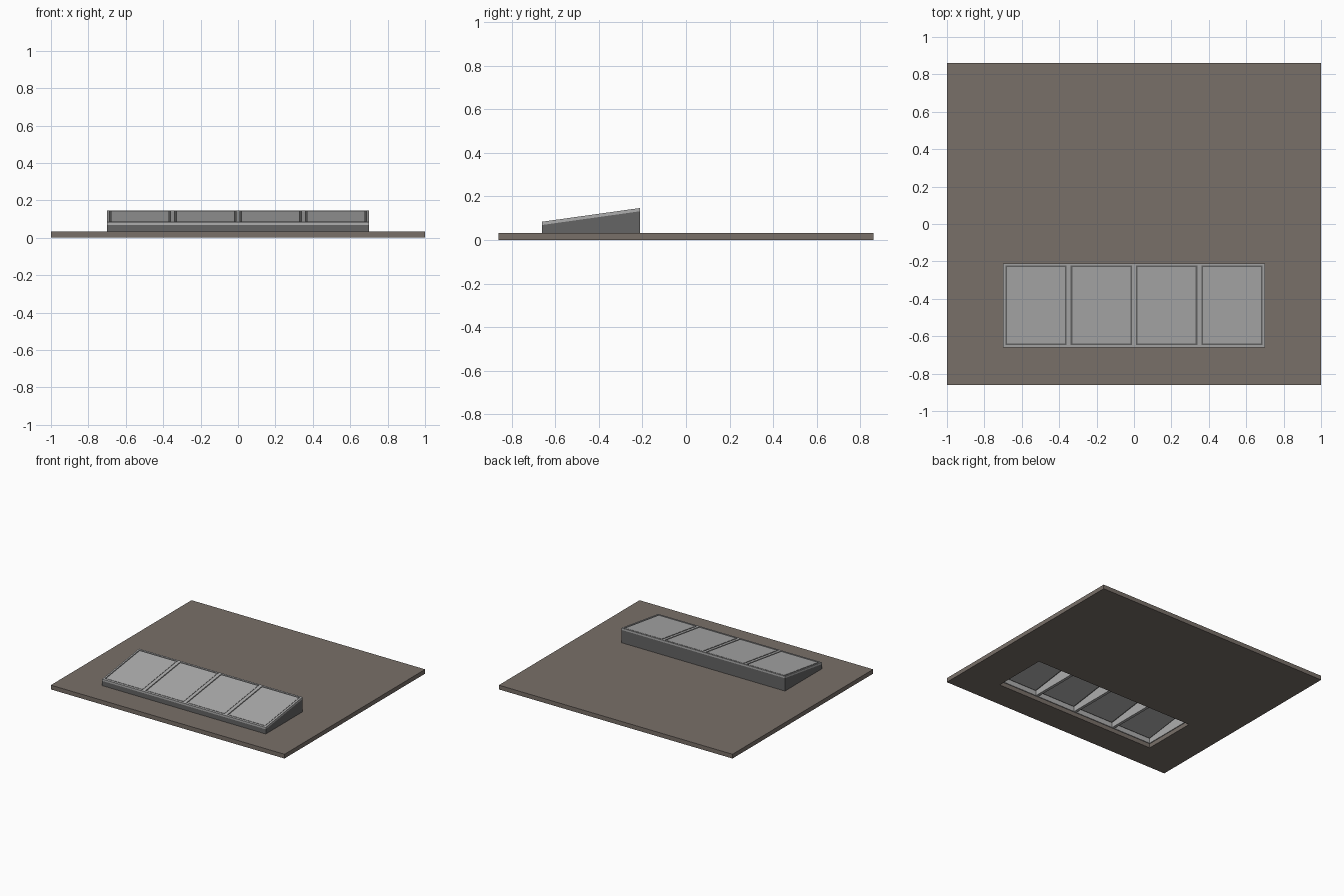
import bpy

if "Cube" in bpy.data.objects:
    bpy.data.objects.remove(bpy.data.objects["Cube"])

X, YF, YB = 0.70, -0.66, -0.21       # skylight footprint
BASE = 0.033                         # top of the roof slab
SLOPE = (0.147 - 0.084) / (YB - YF)


def material(name, rgb):
    m = bpy.data.materials.new(name)
    m.diffuse_color = (*rgb, 1)
    m.use_nodes = True
    m.node_tree.nodes["Principled BSDF"].inputs["Base Color"].default_value = m.diffuse_color
    return m


BROWN = material("roof_brown", (0.19, 0.16, 0.14))
DARK = material("dark_grey", (0.13, 0.13, 0.13))
LIGHT = material("light_grey", (0.42, 0.42, 0.42))
GLASS = material("pane_grey", (0.42, 0.42, 0.42))


def roof_z(y):
    return 0.084 + SLOPE * (y - YF)


def add_boxes(name, boxes, mat):
    """Boxes: (x0, x1, y0, y1, bottom(y), top(y)) merged in one object."""
    verts, faces = [], []
    for x0, x1, y0, y1, lo, hi in boxes:
        n = len(verts)
        for f in (lo, hi):
            verts += [(x0, y0, f(y0)), (x1, y0, f(y0)), (x1, y1, f(y1)), (x0, y1, f(y1))]
        faces += [(n + 3, n + 2, n + 1, n), (n + 4, n + 5, n + 6, n + 7)]
        faces += [(n + i, n + (i + 1) % 4, n + (i + 1) % 4 + 4, n + i + 4) for i in range(4)]
    me = bpy.data.meshes.new(name)
    me.from_pydata(verts, [], faces)
    me.materials.append(mat)
    ob = bpy.data.objects.new(name, me)
    bpy.context.collection.objects.link(ob)
    return ob


def ring(x0, x1, y0, y1, t, lo, hi):
    return [(x0, x1, y0, y0 + t, lo, hi), (x0, x1, y1 - t, y1, lo, hi),
            (x0, x0 + t, y0 + t, y1 - t, lo, hi), (x1 - t, x1, y0 + t, y1 - t, lo, hi)]


def level(z):
    return lambda y: z


def below(d):
    return lambda y: roof_z(y) - d


# roof slab with a rectangular opening
hx, hf, hb = 0.69, -0.65, -0.22
add_boxes("roof_slab", [
    (-1, 1, -0.86, hf, level(0), level(BASE)), (-1, 1, hb, 0.86, level(0), level(BASE)),
    (-1, -hx, hf, hb, level(0), level(BASE)), (hx, 1, hf, hb, level(0), level(BASE))], BROWN)

# dark outer curb
add_boxes("curb", ring(-X, X, YF, YB, 0.008, level(BASE), below(0.015)), DARK)

# light top frame, inner lining and dividers
t = 0.012
frame = ring(-X, X, YF, YB, t, below(0.015), below(0))
frame += ring(-X + 0.008, X - 0.008, YF + 0.008, YB - 0.008, 0.008, level(BASE), below(0.015))
for c in (-0.35, 0, 0.35):
    frame.append((c - 0.011, c + 0.011, YF + t, YB - t, level(BASE), below(0)))
add_boxes("frame_and_dividers", frame, LIGHT)

# four panes, each with a dark gasket
edges = [-X, -0.35, 0, 0.35, X]
for i in range(4):
    x0 = edges[i] + (t if i == 0 else 0.011)
    x1 = edges[i + 1] - (t if i == 3 else 0.011)
    y0, y1, g = YF + t, YB - t, 0.009
    add_boxes(f"gasket_{i + 1}", ring(x0, x1, y0, y1, g, below(0.014), below(0.004)), DARK)
    add_boxes(f"pane_{i + 1}", [(x0 + g, x1 - g, y0 + g, y1 - g, below(0.014), below(0.002))], GLASS)
